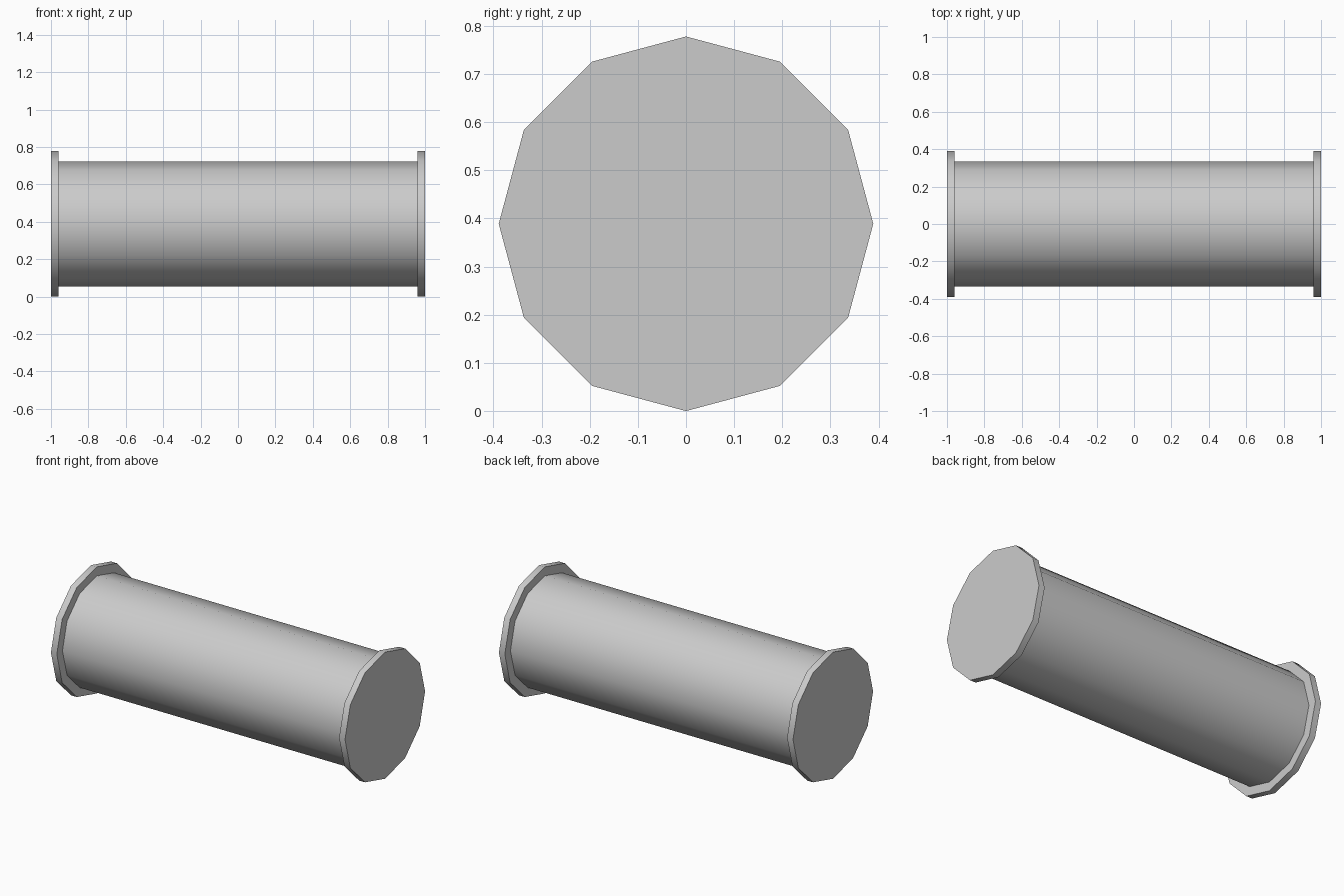
import bpy
from math import pi

if "Cube" in bpy.data.objects:
    bpy.data.objects.remove(bpy.data.objects["Cube"])

R_FLANGE, R_BODY, THICK = 0.389, 0.334, 0.04


def drum(name, radius, x0, x1):
    # 12-sided cylinder lying along x, corners on the y and z axes
    bpy.ops.mesh.primitive_cylinder_add(
        vertices=12, radius=radius, depth=x1 - x0,
        location=((x0 + x1) / 2, 0, R_FLANGE), rotation=(0, pi / 2, 0))
    ob = bpy.context.object
    ob.name = name
    bpy.ops.object.transform_apply(location=False, rotation=True, scale=False)
    bpy.ops.object.shade_smooth_by_angle(angle=pi / 4)
    return ob


# Main barrel, seated slightly inside the end flanges
drum("barrel", R_BODY, -1 + THICK / 2, 1 - THICK / 2)

# End flanges
drum("left_flange", R_FLANGE, -1, -1 + THICK)
drum("right_flange", R_FLANGE, 1 - THICK, 1)
